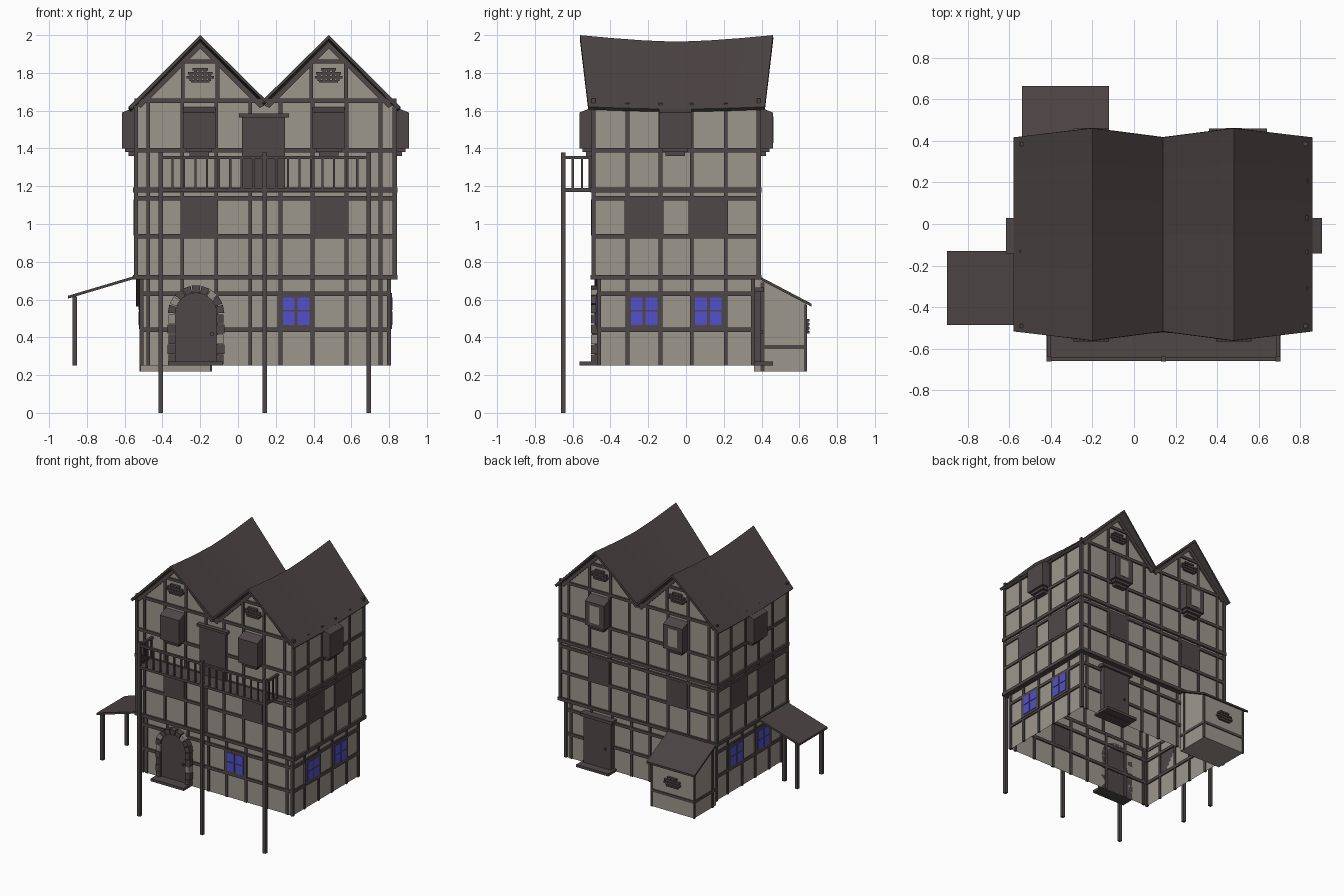
import bpy, bmesh, math

if "Cube" in bpy.data.objects:
    bpy.data.objects.remove(bpy.data.objects["Cube"])

def material(name, col):
    m = bpy.data.materials.new(name)
    m.diffuse_color = (*col, 1)
    m.use_nodes = True
    m.node_tree.nodes["Principled BSDF"].inputs["Base Color"].default_value = m.diffuse_color
    return m

TIMBER = material("dark timber", (0.078, 0.064, 0.064))
ROOF = material("roof shingle", (0.070, 0.055, 0.055))
PLASTER = material("plaster", (0.335, 0.305, 0.265))
GLASS = material("blue glass", (0.085, 0.08, 0.60))
STONE = material("pale stone", (0.30, 0.27, 0.235))

X0, X1, Y0, Y1 = -0.54, 0.83, -0.49, 0.385      # upper wall planes
INSET = -0.03                                   # ground floor set back
parts = {}

def prism(part, mat, a, b):
    """Closed solid between two matching point loops."""
    bm = parts.setdefault(part, (bmesh.new(), mat))[0]
    va, vb = [bm.verts.new(p) for p in a], [bm.verts.new(p) for p in b]
    bm.faces.new(va)
    bm.faces.new(vb[::-1])
    n = len(a)
    for i in range(n):
        bm.faces.new((va[i], vb[i], vb[(i + 1) % n], va[(i + 1) % n]))

def box(part, mat, x0, x1, y0, y1, z0, z1):
    loop = [(x0, y0), (x1, y0), (x1, y1), (x0, y1)]
    prism(part, mat, [(x, y, z0) for x, y in loop], [(x, y, z1) for x, y in loop])

def P(side, u, z, o):
    """Point on a wall: u along it, z up, o outward."""
    return {"front": (u, Y0 - o, z), "back": (u, Y1 + o, z),
            "left": (X0 - o, u, z), "right": (X1 + o, u, z)}[side]

def plate(part, mat, side, poly, o0, o1):
    prism(part, mat, [P(side, u, z, o0) for u, z in poly], [P(side, u, z, o1) for u, z in poly])

def slab(part, mat, side, u0, u1, z0, z1, o0, o1):
    plate(part, mat, side, [(u0, z0), (u1, z0), (u1, z1), (u0, z1)], o0, o1)

def sheet(part, mat, pts):
    bm = parts.setdefault(part, (bmesh.new(), mat))[0]
    bm.faces.new([bm.verts.new(p) for p in pts])

SIDES = ("front", "back", "left", "right")
XP = (-0.475, -0.295, -0.115, 0.065, 0.225, 0.395, 0.575, 0.755)
YP = (-0.31, -0.135, 0.03, 0.21)
RIDGES = (-0.20, 0.48)

# plaster walls, open shell, and gables
for s in SIDES:
    lo, hi = (X0, X1) if s in ("front", "back") else (Y0, Y1)
    g = INSET
    sheet("ground_walls", PLASTER, [P(s, lo - g, .25, g), P(s, hi + g, .25, g), P(s, hi + g, .72, g), P(s, lo - g, .72, g)])
    top = [(hi, 1.63), (lo, 1.63)]
    if s in ("front", "back"):
        top = [(hi, 1.62), (.48, 1.96), (.14, 1.63), (-.2, 1.96), (lo, 1.62)]
    sheet("upper_walls", PLASTER, [P(s, u, z, 0) for u, z in [(lo, .71), (hi, .71)] + top])

    # horizontal timbers
    for z in (0.44, 0.63):
        slab("wall_beams", TIMBER, s, lo - g - .008, hi + g + .008, z - .012, z + .012, g - .01, g + .01)
    for z in (0.935, 1.137, 1.39, 1.615 if len(top) == 2 else 1.652):
        slab("wall_beams", TIMBER, s, lo - .008, hi + .008, z - .012, z + .012, -.01, .01)
    for z in (0.718, 1.18):
        slab("floor_beams", TIMBER, s, lo - .015, hi + .015, z - .013, z + .013, -.035, .015)

    # vertical timbers
    for u in (XP if len(top) > 2 else YP):
        slab("wall_posts", TIMBER, s, u - .01, u + .01, .25, .72, g - .008, g + .008)
        slab("wall_posts", TIMBER, s, u - .01, u + .01, .72, 1.64, -.008, .008)

    # dark shuttered windows and projecting bays
    pair = (-.205, .48) if len(top) > 2 else (-.222, .118)
    half = .083 if len(top) > 2 else .104
    for u in pair:
        slab("shutters", TIMBER, s, u - half, u + half, .94, 1.13, -.005, .012)
    for u in (pair if len(top) > 2 else (-.057,)):
        prof = [(0, 1.62), (.075, 1.59), (.075, 1.40), (0, 1.40)]
        prism("bay_windows", TIMBER, [P(s, u - .085, z, o) for o, z in prof], [P(s, u + .085, z, o) for o, z in prof])
        for i in (1, 2):
            slab("bay_windows", TIMBER, s, u - .085 + .017 * i, u + .085 - .017 * i, 1.40 - .02 * i, 1.42 - .02 * i, 0, .075 - .018 * i)
        if s == "back":
            slab("bay_panes", PLASTER, s, u - .04, u + .04, 1.43, 1.57, .07, .078)

    # blue ground windows: frame and four panes
    for u in {"front": (.308,), "back": ()}.get(s, (-.222, .118)):
        slab("window_frames", TIMBER, s, u - .098, u + .098, .445, .635, g, g + .014)
        for k in (-1, 1):
            c = u + k * .039
            for z0, z1 in ((.465, .537), (.545, .612)):
                slab("window_panes", GLASS, s, c - .031, c + .031, z0, z1, g + .012, g + .018)

# corner posts
for z0, z1, g in ((.25, .72, INSET), (.72, 1.62, 0)):
    for x in (X0 - g, X1 + g):
        for y in (Y0 - g, Y1 + g):
            box("corner_posts", TIMBER, x - .011, x + .011, y - .011, y + .011, z0, z1)

def vent(side, u, z, o):
    """Small arched lattice of bars."""
    for i, w in enumerate((.05, .072, .066, .04)):
        slab("vents", TIMBER, side, u - w, u + w, z + i * .021, z + i * .021 + .013, o, o + .018)
    for k in range(-2, 3):
        slab("vents", TIMBER, side, u + k * .025 - .008, u + k * .025 + .008, z + .008, z + .07 - .006 * k * k, o, o + .013)

# gable timbers
for s in ("front", "back"):
    for r in RIDGES:
        slab("gable_beams", TIMBER, s, r - .10, r + .10, 1.85, 1.872, -.008, .01)
        for k in (-1, 1):
            u = r + k * .092
            slab("gable_beams", TIMBER, s, u - .01, u + .01, 1.65, 1.87, -.008, .009)
            plate("gable_beams", TIMBER, s, [(r, 1.967), (r + k * .34, 1.627), (r + k * .315, 1.615), (r, 1.93)], -.005, .012)
        vent(s, r, 1.75, 0)

# double roof with sagging ridges
bm = bmesh.new()
rows = []
for i in range(7):
    t = i / 3 - 1
    row = []
    for x, z, reach, sag in ((-.58, 1.62, .467, .012), (-.2, 2.0, .511, .035), (.14, 1.665, .467, .02),
                             (.48, 2.0, .511, .035), (.86, 1.62, .467, .012)):
        row.append(bm.verts.new((x, -.05 + t * reach, z - sag * (1 - abs(t) ** 1.5))))
    rows.append(row)
for a, b in zip(rows, rows[1:]):
    for j in range(4):
        bm.faces.new((a[j], a[j + 1], b[j + 1], b[j]))
me = bpy.data.meshes.new("main_roof")
bm.to_mesh(me)
bm.free()
me.materials.append(ROOF)
roof = bpy.data.objects.new("main_roof", me)
bpy.context.collection.objects.link(roof)
mod = roof.modifiers.new("thickness", 'SOLIDIFY')
mod.thickness, mod.offset = .02, -1

# arched front door with stone surround
cx, cz, ri, ro = -.222, .525, .11, .15
arc = [(cx + ri * math.cos(math.pi * i / 12), cz + ri * math.sin(math.pi * i / 12)) for i in range(13)]
plate("front_door", TIMBER, "front", [(cx - ri, .26), (cx + ri, .26)] + arc, INSET, -.006)
N = 9
for i in range(N):
    a, b = math.pi * (i + .06) / N, math.pi * (i + .94) / N
    pts = [(cx + r * math.cos(t), cz + r * math.sin(t)) for r, t in ((ri, a), (ro, a), (ro, b), (ri, b))]
    pale = i in (2, 7)
    plate("pale_arch_stones" if pale else "arch_stones", STONE if pale else TIMBER, "front", pts, INSET, .014)
for k in (-1, 1):
    for i in range(5):
        z = .26 + i * .053
        e = .145 + .006 * (i % 2)
        u0, u1 = sorted((cx + k * .108, cx + k * e))
        pale = (k, i) in ((1, 2), (-1, 4))
        slab("pale_arch_stones" if pale else "arch_stones", STONE if pale else TIMBER, "front", u0, u1, z, z + .05, INSET, .012)
slab("door_knob", TIMBER, "front", -.145, -.13, .41, .425, -.01, .008)
box("front_step", TIMBER, -.37, -.08, -.565, -.46, .252, .272)

# back door with lintel and step
slab("back_door", TIMBER, "back", .38, .62, .25, .64, INSET, .012)
slab("back_door", TIMBER, "back", .36, .64, .64, .665, INSET, .028)
slab("back_door", TIMBER, "back", .42, .435, .42, .435, 0, .022)
box("back_step", TIMBER, .36, .64, .31, .46, .252, .272)

# balcony: door, deck, posts, rails
slab("balcony_door", TIMBER, "front", .022, .25, 1.19, 1.565, 0, .025)
slab("balcony_door", TIMBER, "front", .005, .27, 1.565, 1.585, 0, .035)
box("balcony_deck", TIMBER, -.42, .705, -.66, -.49, 1.17, 1.19)
for x in (-.408, .142, .692):
    box("balcony_posts", TIMBER, x - .012, x + .012, -.662, -.638, 0, 1.378)
box("balcony_rail", TIMBER, -.408, .692, -.659, -.641, 1.343, 1.36)
for i in range(1, 18):
    x = -.408 + 1.1 * i / 18
    box("balusters", TIMBER, x - .006, x + .006, -.656, -.644, 1.18, 1.35)
for x in (-.408, .692):
    box("balcony_rail", TIMBER, x - .009, x + .009, -.65, -.49, 1.343, 1.36)
    for y in (-.6, -.55, -.505):
        box("balusters", TIMBER, x - .006, x + .006, y - .006, y + .006, 1.18, 1.35)

# left lean-to porch
prof = [(-.90, .605), (-.53, .715), (-.53, .73), (-.90, .62)]
prism("porch_roof", ROOF, [(x, -.485, z) for x, z in prof], [(x, -.13, z) for x, z in prof])
for y in (-.46, -.155):
    box("porch_posts", TIMBER, -.877, -.853, y - .012, y + .012, .25, .615)

# back shed with sloping roof
prof = [(.36, .22), (.635, .22), (.635, .58), (.36, .72)]
prism("shed_walls", PLASTER, [(-.515, y, z) for y, z in prof], [(-.145, y, z) for y, z in prof])
prof = [(.38, .712), (.665, .562), (.665, .578), (.38, .728)]
prism("shed_roof", ROOF, [(-.54, y, z) for y, z in prof], [(-.12, y, z) for y, z in prof])
box("shed_beams", TIMBER, -.521, -.139, .36, .641, .338, .36)
for x in (-.515, -.145):
    box("shed_beams", TIMBER, x - .007, x + .007, .395, .415, .22, .69)
    box("shed_beams", TIMBER, x - .007, x + .007, .624, .64, .22, .575)
vent("back", -.33, .42, .25)

# turn every collected part into an object
for name, (bm, mat) in parts.items():
    bmesh.ops.recalc_face_normals(bm, faces=bm.faces[:])
    if name in ("ground_walls", "upper_walls"):       # sheets face outward
        for f in bm.faces:
            c = f.calc_center_median()
            if f.normal.x * (c.x - .145) + f.normal.y * (c.y + .055) < 0:
                f.normal_flip()
    me = bpy.data.meshes.new(name)
    bm.to_mesh(me)
    bm.free()
    me.materials.append(mat)
    bpy.context.collection.objects.link(bpy.data.objects.new(name, me))
